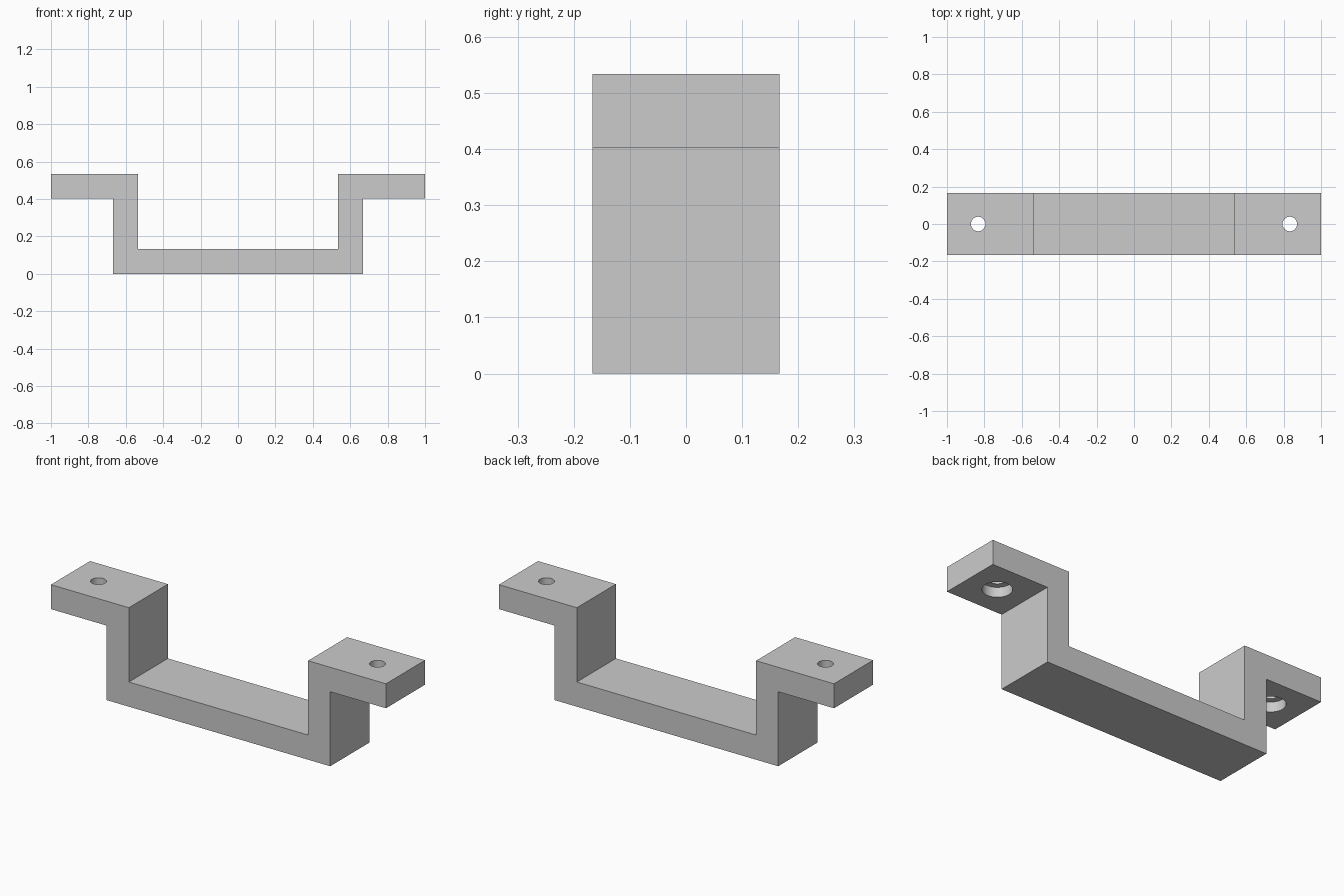
import bpy
import bmesh

cube = bpy.data.objects.get("Cube")
if cube:
    bpy.data.objects.remove(cube)

WIDTH = 0.333
HOLE_X = 0.833
TOP, UNDERSIDE = 0.534, 0.402

grey = bpy.data.materials.new("plain grey")
grey.use_nodes = True
colour = (0.6, 0.6, 0.6, 1)
grey.diffuse_color = colour
grey.node_tree.nodes["Principled BSDF"].inputs["Base Color"].default_value = colour

# Bracket: half profile mirrored about x = 0, extruded through the width
half = [(0.667, 0), (0.667, UNDERSIDE), (1, UNDERSIDE), (1, TOP), (0.535, TOP), (0.535, 0.133)]
profile = half + [(-x, z) for x, z in reversed(half)]
bm = bmesh.new()
face = bm.faces.new([bm.verts.new((x, -WIDTH / 2, z)) for x, z in profile])
extruded = bmesh.ops.extrude_face_region(bm, geom=[face])["geom"]
bmesh.ops.translate(bm, vec=(0, WIDTH, 0),
                    verts=[v for v in extruded if isinstance(v, bmesh.types.BMVert)])
bmesh.ops.recalc_face_normals(bm, faces=bm.faces)
mesh = bpy.data.meshes.new("bracket")
bm.to_mesh(mesh)
bm.free()
bracket = bpy.data.objects.new("bracket", mesh)
bpy.context.collection.objects.link(bracket)
mesh.materials.append(grey)


def drill(x, radius, bottom, top):
    """Cut a vertical round hole into the bracket."""
    bpy.ops.mesh.primitive_cylinder_add(vertices=48, radius=radius, depth=top - bottom,
                                        location=(x, 0, (top + bottom) / 2))
    cutter = bpy.context.object
    cutter.name = "hole_cutter"
    cutter.hide_render = True
    cutter.data.materials.append(grey)
    cut = bracket.modifiers.new("hole", "BOOLEAN")
    cut.operation = "DIFFERENCE"
    cut.solver = "EXACT"
    cut.object = cutter
    bpy.context.view_layer.objects.active = bracket
    bpy.ops.object.modifier_apply(modifier=cut.name)
    bpy.data.objects.remove(cutter)


# Screw holes with a wider counterbore from below
for side in (-1, 1):
    drill(side * HOLE_X, 0.039, UNDERSIDE - 0.1, TOP + 0.1)
    drill(side * HOLE_X, 0.072, UNDERSIDE - 0.1, UNDERSIDE + 0.053)

bpy.ops.object.select_all(action="DESELECT")
bracket.select_set(True)
bpy.context.view_layer.objects.active = bracket
bpy.ops.object.shade_smooth_by_angle()
